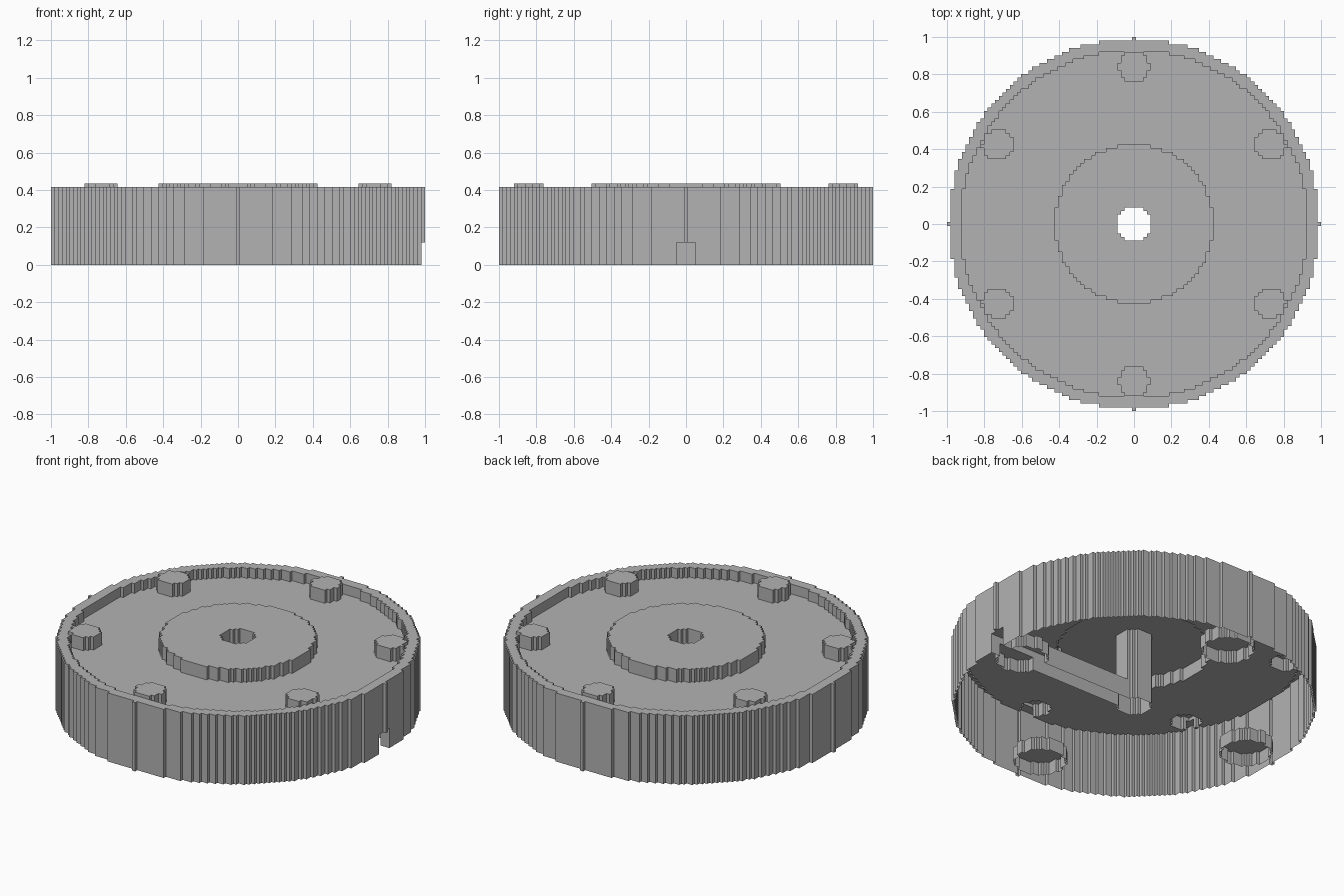
import bpy
import bmesh
import math

cube = bpy.data.objects.get("Cube")
if cube:
    bpy.data.objects.remove(cube)

R = 50                    # outer radius in blocks
V = 2 / (2 * R + 1)       # block size
DECK, RIM, RAISED = 18, 21, 22
CHANNEL, POCKET = 6, 4

grey = bpy.data.materials.new("plain_grey")
grey.use_nodes = True
colour = (0.45, 0.45, 0.45, 1)
grey.diffuse_color = colour
grey.node_tree.nodes["Principled BSDF"].inputs["Base Color"].default_value = colour


def ring(count, radius, start):
    """Centres spaced evenly around the axis."""
    angles = [start + k * math.tau / count for k in range(count)]
    return [(radius * math.cos(a), radius * math.sin(a)) for a in angles]


POSTS = ring(6, 42.5, math.pi / 6)
POCKETS = ring(4, 40.5, 0)


def near(i, j, centres, radius):
    return any(math.hypot(i - x, j - y) <= radius for x, y in centres)


def upper(i, j):
    """Part name and top level of a block column."""
    r = math.hypot(i, j)
    if r > R or r <= 4.5:
        return None, 0
    if r <= 21.5:
        return "hub", RAISED
    if near(i, j, POSTS, 4.22):
        return "posts", RAISED
    return ("deck", DECK) if r <= 46.9 else ("rim", RIM)


def lower(i, j):
    """Part name and underside level of a block column."""
    if upper(i, j)[0] is None:
        return None, 0
    if i >= 0 and abs(j) <= 2:
        return "underside_channel", CHANNEL
    if near(i, j, POCKETS, 7.1):
        return "underside_pockets", POCKET
    return None, 0


meshes = {}


def quad(part, *points):
    bm = meshes.setdefault(part, bmesh.new()) if part not in meshes else meshes[part]
    bm.faces.new([bm.verts.new([c * V for c in p]) for p in points])


def wall(part, i, j, dx, dy, low, high):
    """Upright face on one side of a column."""
    if high <= low:
        return
    cx, cy = i + dx / 2, j + dy / 2
    a = (cx + dy / 2, cy - dx / 2)
    b = (cx - dy / 2, cy + dx / 2)
    quad(part, (*a, low), (*b, low), (*b, high), (*a, high))


def level_face(part, i, j, z, flip):
    corners = [(i - .5, j - .5, z), (i + .5, j - .5, z),
               (i + .5, j + .5, z), (i - .5, j + .5, z)]
    quad(part, *(reversed(corners) if flip else corners))


# Stepped surfaces: tops, recess ceilings and the walls between levels
span = range(-R - 1, R + 2)
tops = {(i, j): upper(i, j) for i in span for j in span}
unders = {(i, j): lower(i, j) for i in span for j in span}
for (i, j), (part, top) in tops.items():
    if part is None:
        continue
    bottom = unders[i, j][1]
    level_face(part, i, j, top, False)
    if bottom:
        level_face(unders[i, j][0], i, j, bottom, True)
    for dx, dy in ((1, 0), (-1, 0), (0, 1), (0, -1)):
        side = (i + dx, j + dy)
        side_part, side_bottom = unders[side]
        wall(side_part, i, j, dx, dy, bottom, min(top, side_bottom))
        wall(part, i, j, dx, dy, max(bottom, tops[side][1]), top)

# One object per part
for name, bm in meshes.items():
    bmesh.ops.remove_doubles(bm, verts=bm.verts[:], dist=V / 100)
    mesh = bpy.data.meshes.new(name)
    bm.to_mesh(mesh)
    bm.free()
    mesh.materials.append(grey)
    bpy.context.collection.objects.link(bpy.data.objects.new(name, mesh))
